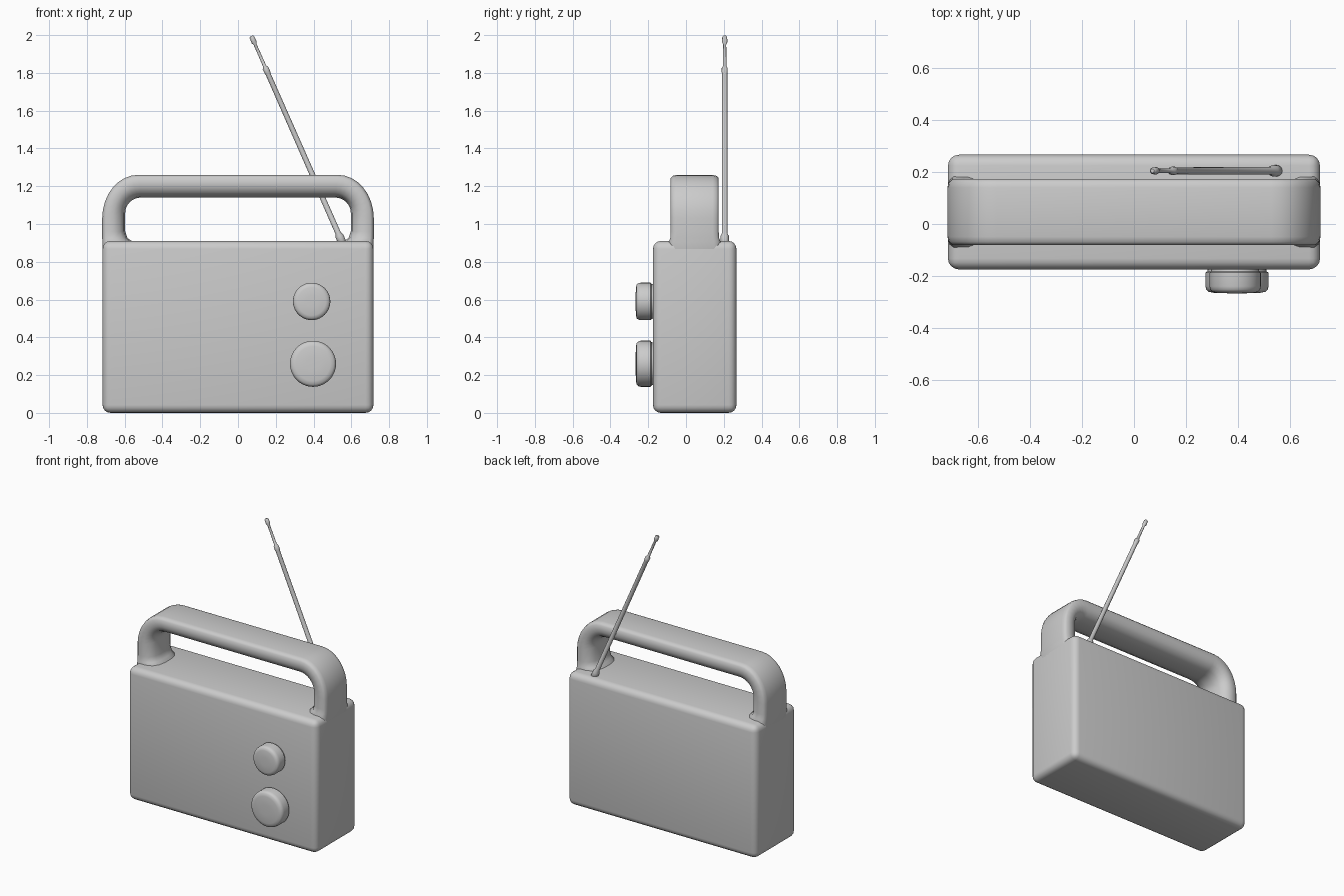
import bpy, bmesh, math
from mathutils import Vector

if "Cube" in bpy.data.objects:
    bpy.data.objects.remove(bpy.data.objects["Cube"])


def finish(name, bm, angle=40):
    bmesh.ops.recalc_face_normals(bm, faces=bm.faces)
    mesh = bpy.data.meshes.new(name)
    bm.to_mesh(mesh)
    bm.free()
    ob = bpy.data.objects.new(name, mesh)
    bpy.context.collection.objects.link(ob)
    bpy.ops.object.select_all(action='DESELECT')
    bpy.context.view_layer.objects.active = ob
    ob.select_set(True)
    bpy.ops.object.shade_smooth_by_angle(angle=math.radians(angle))
    return ob


def skin(bm, rings):
    """Join equal-sized rings of points into a capped tube."""
    loops = [[bm.verts.new(p) for p in r] for r in rings]
    n = len(loops[0])
    for a, b in zip(loops, loops[1:]):
        for i in range(n):
            j = (i + 1) % n
            bm.faces.new((a[i], a[j], b[j], b[i]))
    bm.faces.new(loops[0])
    bm.faces.new(loops[-1])


def lathe(name, base, axis, profile, sides=24):
    """Revolve (distance, radius) pairs around an axis."""
    base, axis = Vector(base), Vector(axis).normalized()
    u = axis.orthogonal().normalized()
    v = axis.cross(u)
    rings = []
    for d, r in profile:
        rings.append([base + axis * d + r * (u * math.cos(a) + v * math.sin(a))
                      for a in (2 * math.pi * i / sides for i in range(sides))])
    bm = bmesh.new()
    skin(bm, rings)
    return finish(name, bm)


# Body: rounded box
bm = bmesh.new()
bmesh.ops.create_cube(bm, size=1)
for v in bm.verts:
    v.co = (v.co.x * 1.434, v.co.y * 0.442 + 0.046, (v.co.z + 0.5) * 0.91)
bmesh.ops.bevel(bm, geom=bm.edges[:], offset=0.042, segments=4,
                profile=0.5, affect='EDGES')
finish("body", bm)

# Handle: section goes from outer side (t=0) to inner side (t=1)
half = [(0, 0.095), (0.04, 0.115), (0.14, 0.127), (0.5, 0.127),
        (0.78, 0.112), (0.94, 0.075), (1, 0.03)]
section = half + [(t, -y) for t, y in reversed(half)]

# Half path: outer x, outer z, inner x, inner z, width factor
path = [(0.70, 0.80, 0.56, 0.80, 1.06), (0.717, 0.86, 0.55, 0.86, 1.08),
        (0.717, 0.905, 0.555, 0.905, 1.08), (0.719, 0.925, 0.585, 0.925, 1.02),
        (0.719, 0.96, 0.597, 0.96, 1)]
for k in range(9):
    a = math.pi / 2 * k / 8
    c, s = math.cos(a), math.sin(a)
    path.append((0.529 + 0.19 * c, 1.03 + 0.23 * s,
                 0.512 + 0.085 * c, 1.06 + 0.08 * s, 1))
full = path + [(-a, b, -c, d, w) for a, b, c, d, w in reversed(path)]
bm = bmesh.new()
skin(bm, [[(ox + (ix - ox) * t, 0.046 + y * w, oz + (iz - oz) * t)
           for t, y in section] for ox, oz, ix, iz, w in full])
finish("handle", bm, 50)

# Knobs on the front face
for name, x, z, r in (("tuning_knob", 0.397, 0.26, 0.122),
                      ("volume_knob", 0.39, 0.59, 0.099)):
    lathe(name, (x, -0.165, z), (0, -1, 0),
          [(0, r * 0.9), (0.018, r * 0.94), (0.022, r), (0.075, r),
           (0.088, r * 0.97), (0.096, r * 0.9), (0.1, r * 0.75),
           (0.102, r * 0.3)], 40)

# Telescopic antenna leaning to the left
foot, tip = Vector((0.555, 0.205, 0.895)), Vector((0.071, 0.205, 1.995))
length = (tip - foot).length
lathe("antenna", foot, tip - foot,
      [(0, 0.016), (0.008, 0.022), (0.045, 0.022), (0.06, 0.015),
       (length - 0.22, 0.0135), (length - 0.21, 0.016), (length - 0.185, 0.016),
       (length - 0.175, 0.009), (length - 0.05, 0.008), (length - 0.035, 0.014),
       (length - 0.006, 0.013), (length, 0.008)], 16)
